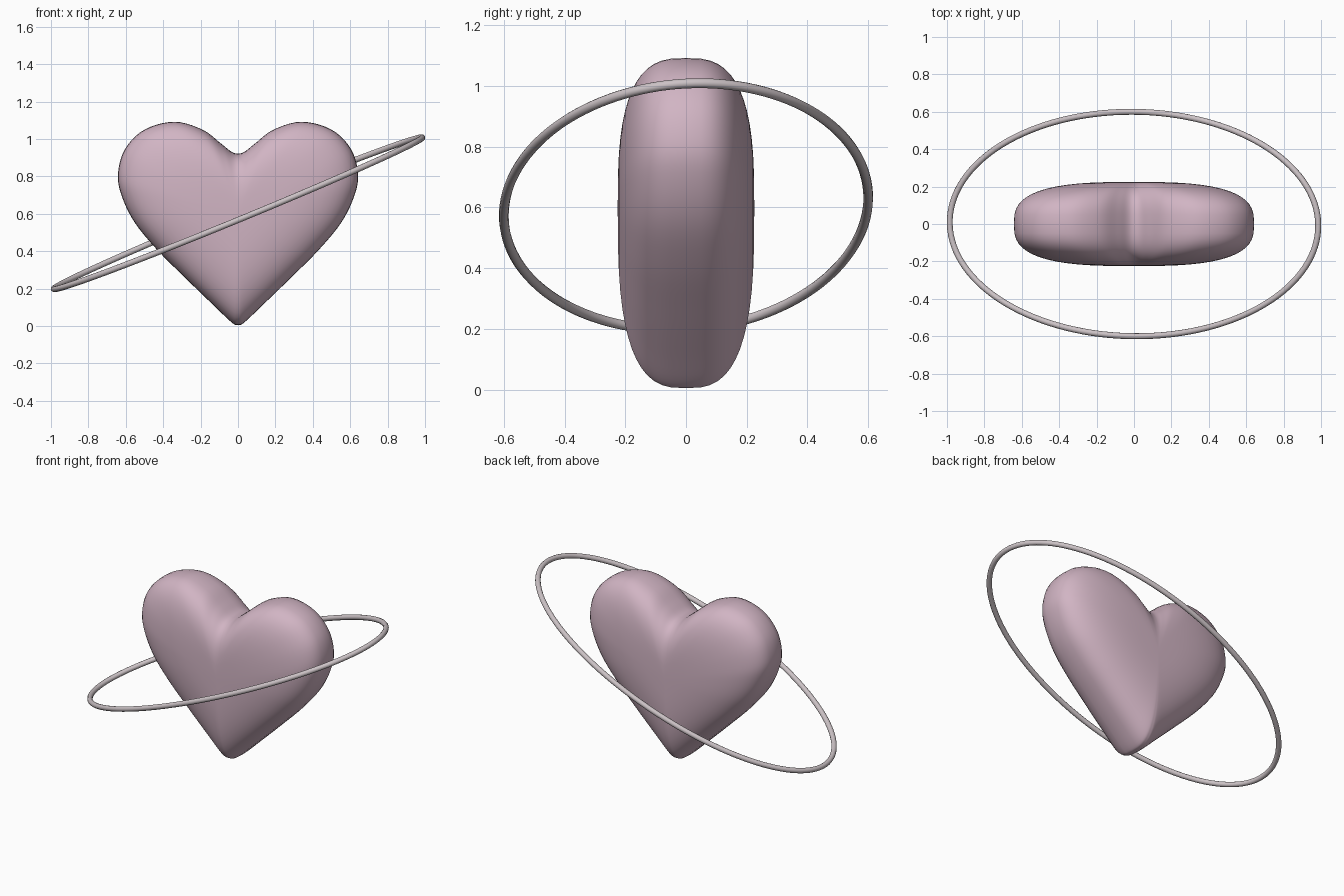
import bpy, bmesh, math
from mathutils import Vector

cube = bpy.data.objects.get("Cube")
if cube:
    bpy.data.objects.remove(cube, do_unlink=True)


def material(name, rgb):
    mat = bpy.data.materials.new(name)
    mat.use_nodes = True
    mat.diffuse_color = (*rgb, 1)
    mat.node_tree.nodes["Principled BSDF"].inputs["Base Color"].default_value = (*rgb, 1)
    return mat


def add_object(name, data, mat):
    obj = bpy.data.objects.new(name, data)
    bpy.context.collection.objects.link(obj)
    data.materials.append(mat)
    return obj


def smooth_loop(points, steps):
    """Closed Catmull-Rom curve through the points."""
    n, out = len(points), []
    for i in range(n):
        a, b, c, d = (points[(i + k) % n] for k in (-1, 0, 1, 2))
        for s in range(steps):
            t = s / steps
            out.append(0.5 * (2 * b + (c - a) * t + (2 * a - 5 * b + 4 * c - d) * t**2
                              + (3 * b - a - 3 * c + d) * t**3))
    return out


pink = material("dusty pink", (0.64, 0.46, 0.55))
silver = material("silver grey", (0.60, 0.54, 0.56))

# Heart outline: left half from tip to notch, mirrored
half = [Vector(p) for p in [
    (0, 0.005), (0.035, 0.02), (0.13, 0.11), (0.28, 0.255), (0.43, 0.405), (0.55, 0.55),
    (0.62, 0.69), (0.642, 0.81), (0.605, 0.945), (0.5, 1.05), (0.34, 1.092),
    (0.19, 1.05), (0.09, 0.975), (0.035, 0.932), (0, 0.922)]]
outline = smooth_loop(half + [Vector((-p.x, p.y)) for p in half[-2:0:-1]], 5)

# Puffy heart: shrinking copies of the outline, stacked on a rounded profile
DEPTH, CENTRE, POWER, LAYERS = 0.225, Vector((0, 0.6)), 2.9, 28
bm = bmesh.new()
rings = []
for k in range(1, LAYERS):
    a = math.pi * k / LAYERS - math.pi / 2
    size = math.cos(a) ** (2 / POWER)
    y = math.copysign(abs(math.sin(a)) ** (2 / POWER), a) * DEPTH
    rings.append([bm.verts.new((p.x, y, p.y)) for p in
                  (CENTRE + (q - CENTRE) * size for q in outline)])
count = len(outline)
for low, high in zip(rings, rings[1:]):
    for i in range(count):
        j = (i + 1) % count
        bm.faces.new((low[i], low[j], high[j], high[i]))
for ring, y in ((rings[0], -DEPTH), (rings[-1], DEPTH)):
    pole = bm.verts.new((0, y, CENTRE.y))
    for i in range(count):
        bm.faces.new((ring[i], ring[(i + 1) % count], pole))
bmesh.ops.recalc_face_normals(bm, faces=bm.faces)
for face in bm.faces:
    face.smooth = True
mesh = bpy.data.meshes.new("heart")
bm.to_mesh(mesh)
bm.free()
add_object("heart", mesh, pink)

# Tilted oval ring around the heart
curve = bpy.data.curves.new("orbit_ring", "CURVE")
curve.dimensions = "3D"
curve.bevel_depth = 0.016
curve.bevel_resolution = 4
spline = curve.splines.new("POLY")
SEGMENTS = 128
spline.points.add(SEGMENTS - 1)
spline.use_cyclic_u = True
middle, long_axis, short_axis = Vector((0, 0, 0.603)), Vector((0.985, 0, 0.405)), Vector((-0.015, 0.6, 0.03))
for i, point in enumerate(spline.points):
    t = math.tau * i / SEGMENTS
    point.co = (*(middle + long_axis * math.cos(t) + short_axis * math.sin(t)), 1)
spline.use_smooth = True
add_object("orbit_ring", curve, silver)
